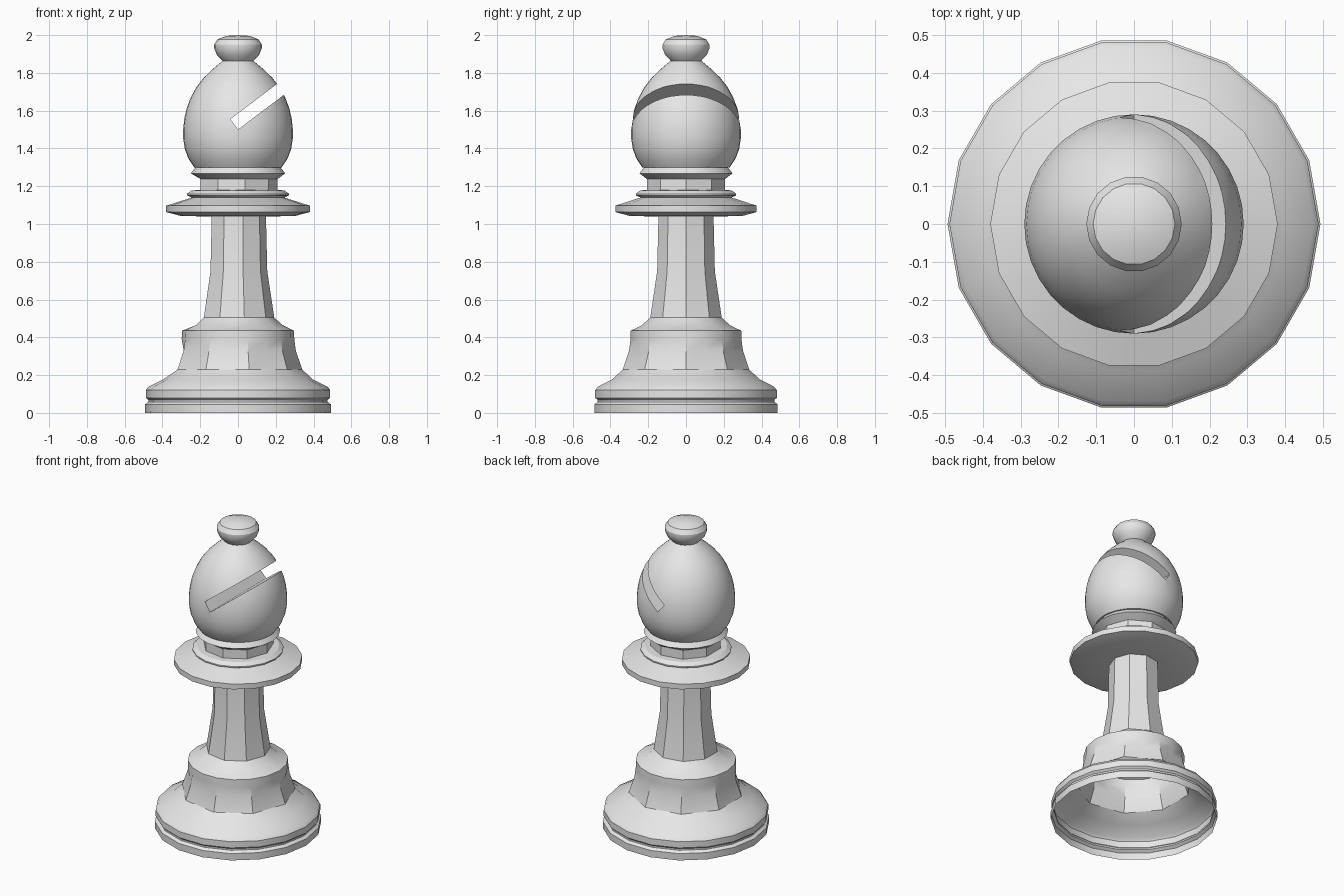
import bpy, bmesh, math
from mathutils import Vector

cube = bpy.data.objects.get("Cube")
if cube:
    bpy.data.objects.remove(cube, do_unlink=True)

grey = bpy.data.materials.new("light grey")
grey.use_nodes = True
grey.diffuse_color = (0.8, 0.8, 0.8, 1)
grey.node_tree.nodes["Principled BSDF"].inputs["Base Color"].default_value = (0.8, 0.8, 0.8, 1)


def smooth(obj):
    bpy.ops.object.select_all(action="DESELECT")
    obj.select_set(True)
    bpy.context.view_layer.objects.active = obj
    bpy.ops.object.shade_smooth_by_angle(angle=math.radians(30))


def add_object(name, bm):
    mesh = bpy.data.meshes.new(name)
    bm.to_mesh(mesh)
    bm.free()
    mesh.materials.append(grey)
    obj = bpy.data.objects.new(name, mesh)
    bpy.context.collection.objects.link(obj)
    return obj


def lathe(name, profile, sides=18):
    """Turn a bottom-to-top profile of (radius, z); a third item marks a ring
    with half the sides, whose odd points lie on the chords."""
    bm = bmesh.new()
    rings = []
    for radius, z, *half in profile:
        ring = []
        for i in range(sides):
            a = math.tau * i / sides
            r = radius * math.cos(math.tau / sides) if half and i % 2 else radius
            ring.append(bm.verts.new((r * math.cos(a), r * math.sin(a), z)))
        rings.append(ring)
    for low, high in zip(rings, rings[1:]):
        for i in range(sides):
            j = (i + 1) % sides
            bm.faces.new((low[i], low[j], high[j], high[i]))
    bmesh.ops.remove_doubles(bm, verts=bm.verts, dist=1e-5)
    obj = add_object(name, bm)
    smooth(obj)
    return obj


HALF = True

# Hollow foot, open underneath
lathe("base", [
    (0.492, 0), (0.493, 0.045), (0.475, 0.058), (0.475, 0.068),
    (0.488, 0.08), (0.488, 0.12), (0.475, 0.138), (0.395, 0.178),
    (0.34, 0.23, HALF), (0.306, 0.33, HALF), (0.298, 0.39), (0.297, 0.435)])

# Faceted column flaring onto the foot
lathe("stem", [
    (0.297, 0.435), (0.235, 0.465, HALF), (0.192, 0.505, HALF),
    (0.155, 0.75, HALF), (0.148, 1.04, HALF)])

# Wide disc with a thin ring on top
lathe("collar", [
    (0.148, 1.04, HALF), (0.3, 1.042), (0.38, 1.063), (0.38, 1.097),
    (0.245, 1.14), (0.27, 1.152), (0.27, 1.16), (0.245, 1.178),
    (0.21, 1.18, HALF)])

# Faceted neck and the ring under the head
lathe("neck", [(0.21, 1.18, HALF), (0.21, 1.238, HALF)])
lathe("neck_ring", [
    (0.21, 1.238, HALF), (0.25, 1.268), (0.225, 1.3), (0, 1.302)])

# Egg-shaped head
head = lathe("head", [
    (0, 1.3), (0.232, 1.3), (0.262, 1.345), (0.281, 1.395), (0.29, 1.45),
    (0.29, 1.505), (0.284, 1.56), (0.271, 1.615), (0.25, 1.67),
    (0.22, 1.725), (0.181, 1.775), (0.134, 1.82), (0.08, 1.865),
    (0, 1.868)], sides=36)

# Slanted slot cut into the head
slope = math.radians(37)
along = Vector((math.cos(slope), 0, math.sin(slope)))
bm = bmesh.new()
bmesh.ops.create_cube(bm, size=1)
cutter = add_object("slot_cutter", bm)
cutter.hide_render = True
cutter.scale = (0.5, 1, 0.068)
cutter.rotation_euler.y = -slope
cutter.location = Vector((-0.02, 0, 1.528)) + along * 0.25
cut = head.modifiers.new("slot", "BOOLEAN")
cut.operation = "DIFFERENCE"
cut.solver = "EXACT"
cut.object = cutter
bpy.context.view_layer.objects.active = head
bpy.ops.object.modifier_apply(modifier=cut.name)
bpy.data.objects.remove(cutter, do_unlink=True)
smooth(head)

# Finial on top
lathe("knob", [
    (0.08, 1.862), (0.112, 1.895), (0.126, 1.93), (0.126, 1.95),
    (0.108, 1.978), (0.06, 1.996), (0, 2)])
